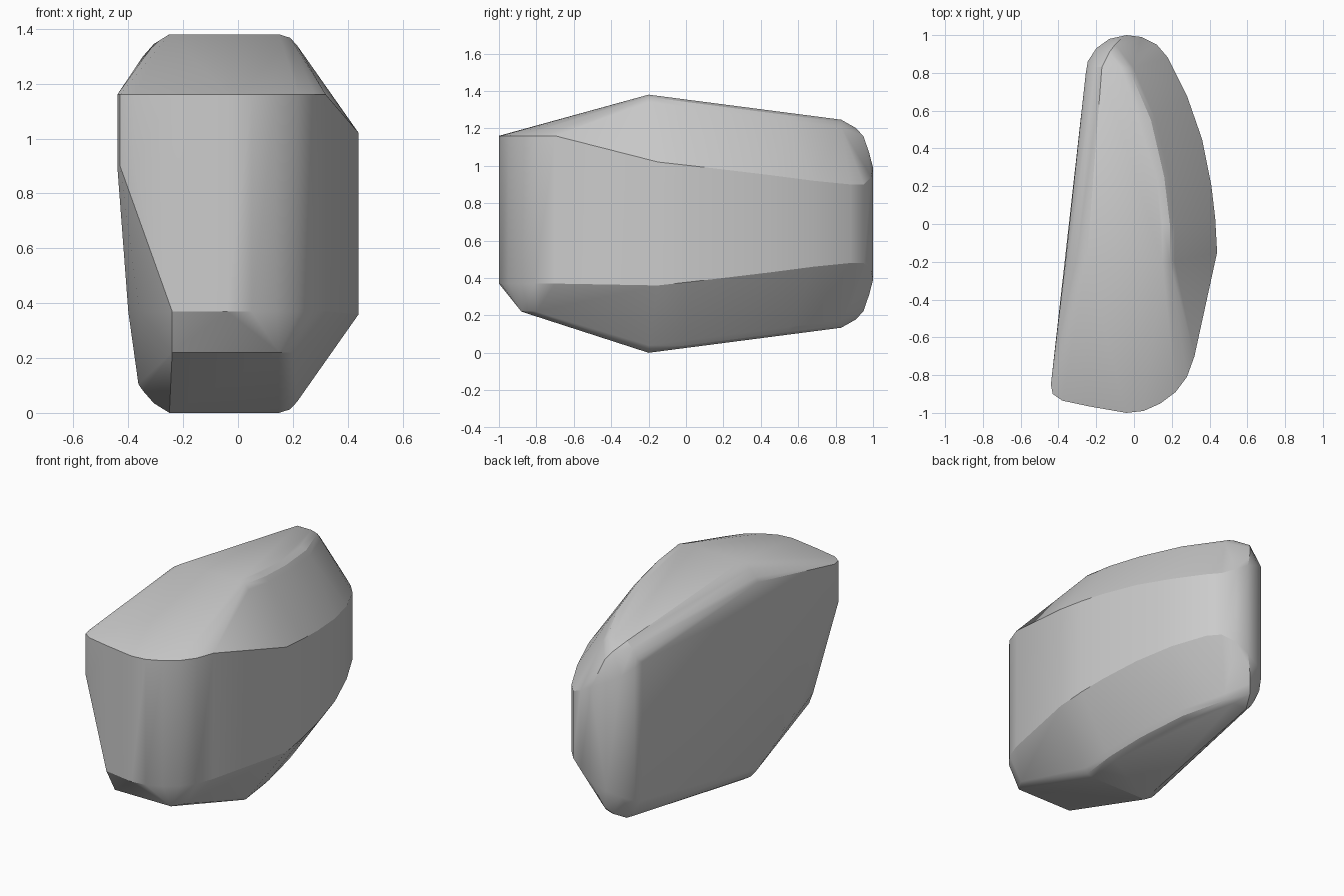
import bpy
import bmesh
import math

# Remove the default object
default_object = bpy.data.objects.get("Cube")
if default_object:
    bpy.data.objects.remove(default_object, do_unlink=True)

MIDDLE = 0.69      # height of the horizontal symmetry plane
PEAK = -0.2        # position of the highest cross-section
points = []


def add_mirrored(x, y, half_height):
    """Add a point above and below the middle plane."""
    points.append((x, y, MIDDLE + half_height))
    points.append((x, y, MIDDLE - half_height))


def roof(y):
    """Half height of the sloping top and bottom behind the peak."""
    return MIDDLE - 0.13 * (y - PEAK)


# Upright wall: curved outer flank running round the rear end
flank = [(.44, -.15, .33), (.43, .03, .31), (.41, .2, .29), (.36, .45, .26),
         (.28, .68, .23), (.18, .88, .21), (.12, .95, .21), (.04, .99, .25),
         (-.04, 1, .3), (-.13, .98, .34), (-.2, .93, .38),
         (-.245, .86, .42), (-.255, .8, .435)]
for x, y, half_height in flank:
    add_mirrored(x, y, half_height)

# Rounded ridge between the flank chamfer and the roof
ridge = [(.15, PEAK), (.15, 0), (.12, .25), (.05, .55), (-.07, .83)]
for x, y in ridge:
    for outward, drop in ((0, 0), (.04, .013), (.065, .04)):
        add_mirrored(x + outward, y, roof(y) - drop)

# Rounded ridge between the roof and the flat inner face
for x, y, width in ((-.25, PEAK, .113), (-.17, .83, .075)):
    for outward, drop in ((0, 0), (.5, .035), (.85, .08), (1, .105)):
        add_mirrored(x - width * outward, y, roof(y) - drop)

# Soft cap where the roof turns down at the rear
for x, y, drop in ((-.13, .91, .035), (-.1, .95, .075), (-.07, .98, .16)):
    add_mirrored(x, y, roof(y) - drop)

# Rounded upright front wall with sharp upper and lower rims
front_arc = [(-.24, -.965), (-.1, -.99), (-.04, -1), (.05, -.99), (.14, -.95),
             (.22, -.89), (.28, -.81), (.32, -.7)]
for x, y in front_arc:
    points.append((x, y, 1.16))
    points.append((x, y, .37))

# Front inner corner, shorter than the rest of the front wall
for x, y in ((-.44, -.85), (-.43, -.9), (-.38, -.935)):
    points.append((x, y, 1.16))
    points.append((x, y, .9))

# Undercut below the front wall and the inner corner
points += [(-.24, -.88, .22), (.15, -.88, .22), (.2, -.8, .22),
           (-.4, -.55, .37), (-.36, -.75, .37)]

# Wrap the body and merge coplanar triangles
mesh = bpy.data.meshes.new("body")
bm = bmesh.new()
for point in points:
    bm.verts.new(point)
result = bmesh.ops.convex_hull(bm, input=bm.verts[:])
inside = [v for v in bm.verts if not v.link_faces]
bmesh.ops.delete(bm, geom=inside, context="VERTS")
bmesh.ops.dissolve_limit(bm, angle_limit=math.radians(1.5),
                         verts=bm.verts[:], edges=bm.edges[:])
bmesh.ops.recalc_face_normals(bm, faces=bm.faces[:])
bm.to_mesh(mesh)
bm.free()

body = bpy.data.objects.new("body", mesh)
bpy.context.collection.objects.link(body)

# Plain grey material
grey = bpy.data.materials.new("plain_grey")
grey.use_nodes = True
colour = (0.6, 0.6, 0.6, 1.0)
grey.diffuse_color = colour
grey.node_tree.nodes["Principled BSDF"].inputs["Base Color"].default_value = colour
mesh.materials.append(grey)

# Smooth shading that keeps the main edges crisp
bpy.ops.object.select_all(action="DESELECT")
body.select_set(True)
bpy.context.view_layer.objects.active = body
bpy.ops.object.shade_smooth_by_angle(angle=math.radians(25))
